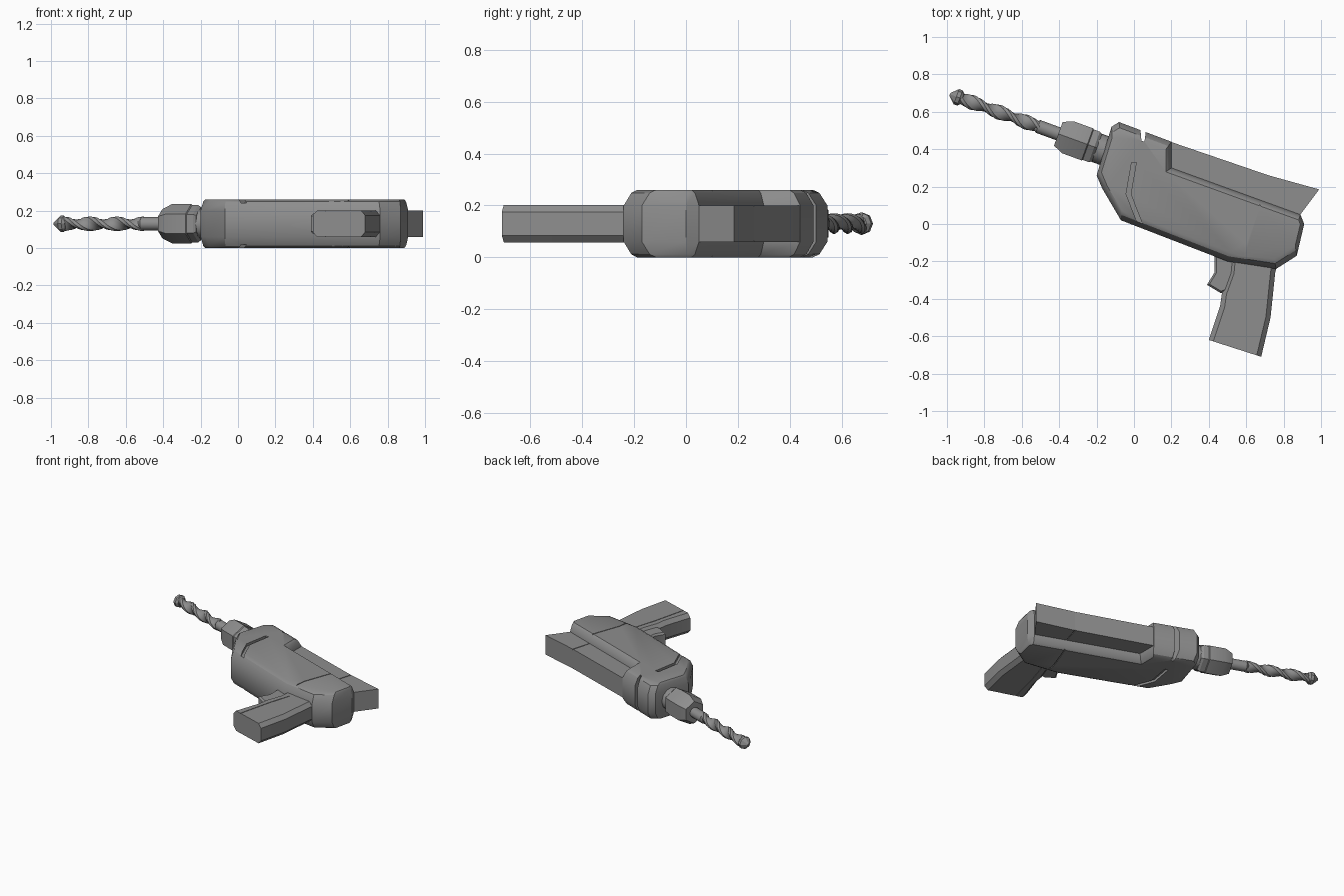
import bpy, bmesh, math
from mathutils import Vector, Matrix

cube = bpy.data.objects.get("Cube")
if cube:
    bpy.data.objects.remove(cube)

grey = bpy.data.materials.new("tool grey")
grey.use_nodes = True
colour = (0.27, 0.27, 0.27, 1)
grey.diffuse_color = colour
grey.node_tree.nodes["Principled BSDF"].inputs["Base Color"].default_value = colour

THICK = 0.26
MID = THICK / 2
parts = []


def make(name, rings, matrix=Matrix()):
    """Skin a stack of equal-length vertex rings and cap both ends."""
    bm = bmesh.new()
    rows = [[bm.verts.new(matrix @ Vector(p)) for p in ring] for ring in rings]
    for low, high in zip(rows, rows[1:]):
        n = len(low)
        for i in range(n):
            j = (i + 1) % n
            bm.faces.new((low[i], low[j], high[j], high[i]))
    bm.faces.new(rows[0][::-1])
    bm.faces.new(rows[-1])
    bmesh.ops.recalc_face_normals(bm, faces=bm.faces)
    mesh = bpy.data.meshes.new(name)
    bm.to_mesh(mesh)
    bm.free()
    mesh.materials.append(grey)
    obj = bpy.data.objects.new(name, mesh)
    bpy.context.collection.objects.link(obj)
    parts.append(obj)
    return obj


def inset(outline, factor):
    """Move each edge of a counterclockwise outline inwards by its own amount."""
    result = []
    n = len(outline)
    lines = []
    for i in range(n):
        a, b = outline[i], outline[(i + 1) % n]
        d = Vector((b[0] - a[0], b[1] - a[1])).normalized()
        lines.append((Vector((-d.y, d.x)), a[2] * factor))
    for i in range(n):
        (n1, d1), (n2, d2) = lines[i - 1], lines[i]
        det = n1.x * n2.y - n1.y * n2.x
        if abs(det) < 0.05:
            q = n1 * d1
        else:
            q = Vector((d1 * n2.y - d2 * n1.y, n1.x * d2 - n2.x * d1)) / det
        result.append((outline[i][0] + q.x, outline[i][1] + q.y))
    return result


def shell(name, outline, levels):
    """Symmetric solid: levels are (height from mid plane, inset factor)."""
    full = [(-h, f) for h, f in levels] + [(h, f) for h, f in reversed(levels)]
    return make(name, [[(x, y, MID + h) for x, y in inset(outline, f)] for h, f in full])


def prism(name, points, low, high):
    return make(name, [[(x, y, z) for x, y in points] for z in (low, high)])


def cut(target, points, low, high):
    cutter = prism("cutter", points, low, high)
    parts.remove(cutter)
    cutter.hide_render = True
    mod = target.modifiers.new("cut", "BOOLEAN")
    mod.operation = "DIFFERENCE"
    mod.solver = "EXACT"
    mod.object = cutter
    bpy.context.view_layer.objects.active = target
    bpy.ops.object.modifier_apply(modifier=mod.name)
    bpy.data.objects.remove(cutter)


def groove(target, path, width, surface, depth):
    """Cut a strip along a path into both flat sides."""
    half = width / 2
    strip = [(x - half, y) for x, y in path] + [(x + half, y) for x, y in reversed(path)]
    cut(target, strip, surface - depth, surface + 0.05)
    cut(target, strip, THICK - surface - 0.05, THICK - surface + depth)


# Motor housing: rounded rim, with the upper rear stepped back
housing = shell("motor_housing", [
    (-0.20, 0.26, 0.03), (-0.17, 0.19, 0.03), (-0.07, 0.02, 0.05),
    (0.50, -0.20, 0.05), (0.76, -0.24, 0.05), (0.87, -0.17, 0.02),
    (0.91, 0.0, 0.02), (0.89, 0.05, 0.03), (0.20, 0.30, 0.03),
    (0.20, 0.44, 0.05), (-0.08, 0.545, 0.05), (-0.12, 0.52, 0.02),
], [(0.13, 1), (0.118, 0.55), (0.07, 0)])

# Narrow spine running to the tail
spine = prism("rear_spine", [
    (0.15, 0.28), (0.60, 0.02), (0.885, 0.045), (0.99, 0.185),
    (0.72, 0.26), (0.20, 0.438), (0.15, 0.452)], 0.06, 0.20)

# Pistol grip with softened long edges and a square end
grip = shell("grip", [
    (0.52, -0.15, 0.025), (0.51, -0.26, 0.025), (0.47, -0.37, 0.025),
    (0.46, -0.44, 0.025), (0.40, -0.62, 0), (0.68, -0.71, 0.025),
    (0.73, -0.50, 0.025), (0.755, -0.26, 0.025), (0.78, -0.15, 0),
], [(0.072, 1), (0.045, 0)])

# Trigger
shell("trigger", [
    (0.43, -0.15, 0.01), (0.43, -0.26, 0.01), (0.39, -0.325, 0.01),
    (0.465, -0.37, 0.01), (0.54, -0.34, 0), (0.54, -0.15, 0),
], [(0.055, 1), (0.042, 0)])

# Nose notch, side slots and panel seams
cut(housing, [(0.04, 0.445), (0.056, 0.44), (0.068, 0.53), (0.03, 0.55)], -0.1, 0.4)
groove(housing, [(0.0, 0.33), (-0.03, 0.16), (0.035, -0.005)], 0.025, THICK, 0.018)
seam = [(0.725, 0.28), (0.67, 0.09), (0.60, -0.10), (0.58, -0.26)]
groove(housing, seam, 0.006, THICK, 0.005)
groove(spine, seam[:2], 0.006, 0.20, 0.005)
groove(grip, [(0.58, -0.24), (0.53, -0.40), (0.465, -0.66)], 0.005, 0.202, 0.004)

# Local z runs forward from the nose; local x points up
forward = Vector((-math.cos(math.radians(20)), math.sin(math.radians(20)), 0))
up = Vector((0, 0, 1))
side = forward.cross(up)
axis = Matrix((up, side, forward)).transposed().to_4x4()
axis.translation = (-0.165, 0.395, MID)


def lathe(name, profile, sides):
    rings = []
    for s, r in profile:
        angles = [math.tau * i / sides for i in range(sides)]
        rings.append([(r * math.cos(a), r * math.sin(a), s) for a in angles])
    return make(name, rings, axis)


# Chuck
lathe("chuck_collar", [(-0.05, 0.08), (0.05, 0.08)], 12)
lathe("chuck", [(0.035, 0.088), (0.05, 0.1), (0.085, 0.1), (0.09, 0.105),
                (0.2, 0.105), (0.255, 0.078), (0.255, 0.04)], 6)

# Drill bit: round shank, twisted two-lobed flutes, then a pointed head
lathe("bit_shank", [(0.24, 0.036), (0.37, 0.036), (0.385, 0.025)], 12)
flutes = []
steps, sides = 36, 12
for k in range(steps + 1):
    t = k / steps
    ring = []
    for i in range(sides):
        a = math.tau * i / sides
        r = 0.031 + 0.009 * math.cos(2 * a)
        b = a + t * math.tau * 1.5
        ring.append((r * math.cos(b), r * math.sin(b), 0.36 + 0.46 * t))
    flutes.append(ring)
make("bit_flutes", flutes, axis)
lathe("bit_tip", [(0.8, 0.03), (0.815, 0.043), (0.835, 0.043), (0.872, 0.008)], 8)

# Smooth shading with crisp edges
bpy.ops.object.select_all(action="DESELECT")
for part in parts:
    part.select_set(True)
bpy.context.view_layer.objects.active = housing
bpy.ops.object.shade_smooth_by_angle(angle=math.radians(32))
